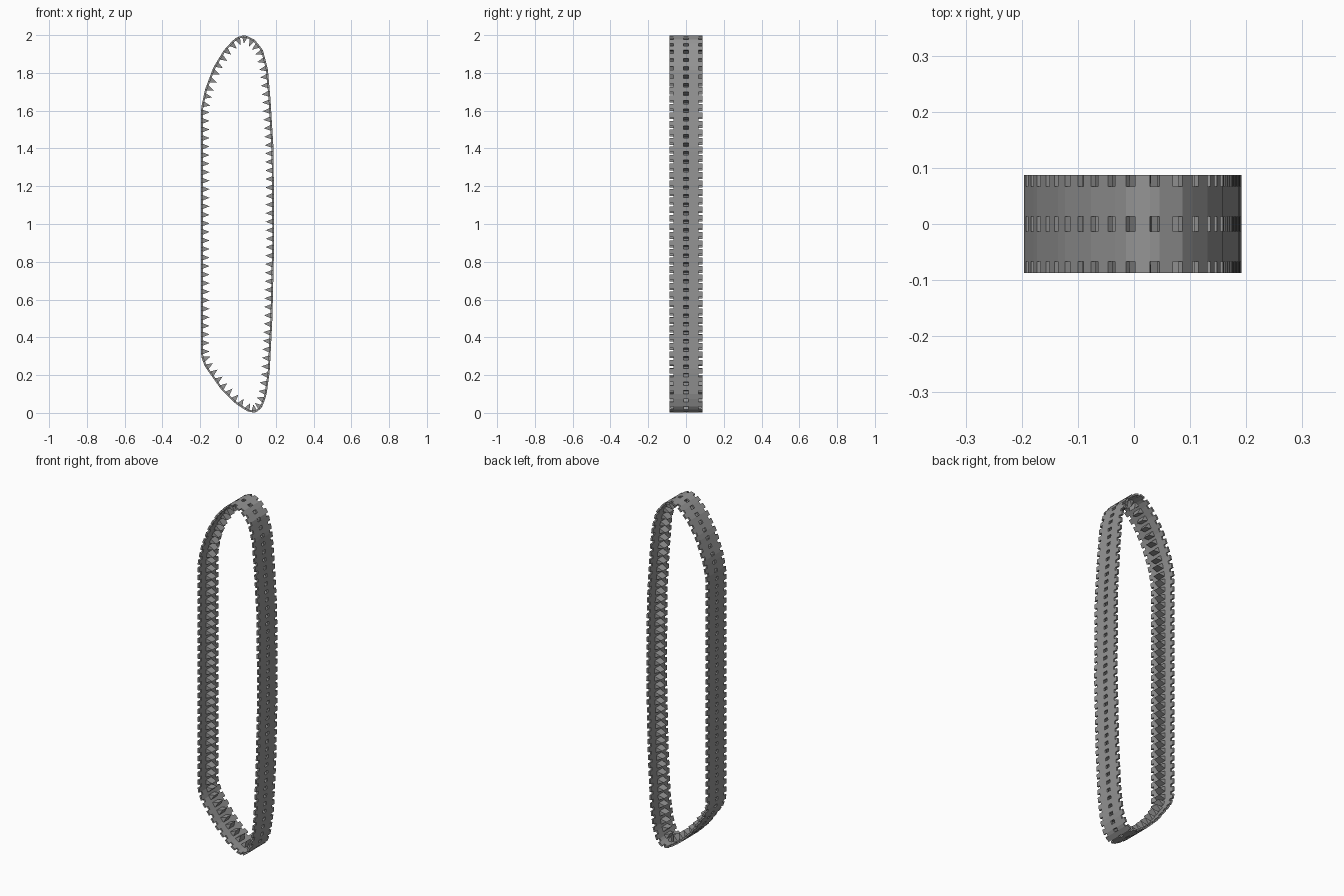
import bpy
import bmesh
from mathutils import Vector

cube = bpy.data.objects.get("Cube")
if cube:
    bpy.data.objects.remove(cube)

LINKS = 95
GAP = 0.4            # share of each link that is cut open
THICK = 0.01
TOOTH = 0.045        # tooth tip depth below the outer face
ROWS = [-0.087, -0.067, -0.013, 0.013, 0.067, 0.087]

# Outer track outline (x, z), from the top down the -x side and back up
OUTLINE = [Vector(p) for p in [
    (0.037, 2.0), (0.01, 1.995), (-0.02, 1.98), (-0.075, 1.92), (-0.13, 1.83),
    (-0.175, 1.71), (-0.196, 1.61), (-0.196, 0.3), (-0.175, 0.245),
    (-0.09, 0.125), (-0.015, 0.05), (0.05, 0.008), (0.09, 0.0), (0.125, 0.025),
    (0.15, 0.09), (0.168, 0.22), (0.182, 0.5), (0.192, 0.92), (0.188, 1.4),
    (0.172, 1.66), (0.158, 1.82), (0.132, 1.92), (0.09, 1.975)]]
SPANS = list(zip(OUTLINE, OUTLINE[1:] + OUTLINE[:1]))
LENGTH = sum((b - a).length for a, b in SPANS)


def on_path(link):
    """Point on the closed outline at a position counted in links."""
    s = (link / LINKS % 1.0) * LENGTH
    for a, b in SPANS:
        d = (b - a).length
        if s <= d:
            return a.lerp(b, s / d)
        s -= d
    return OUTLINE[0].copy()


def place(p, y):
    return Vector((p.x, y, p.y))


def add_object(name, bm, mat):
    mesh = bpy.data.meshes.new(name)
    bm.to_mesh(mesh)
    bm.free()
    mesh.materials.append(mat)
    obj = bpy.data.objects.new(name, mesh)
    bpy.context.collection.objects.link(obj)
    return obj


steel = bpy.data.materials.new("track_grey")
steel.use_nodes = True
steel.diffuse_color = (0.3, 0.3, 0.3, 1)
steel.node_tree.nodes["Principled BSDF"].inputs["Base Color"].default_value = (0.3, 0.3, 0.3, 1)

# Belt: strip with a centre hole and two edge notches per link
bm = bmesh.new()
rings = []
for i in range(LINKS):
    for offset in (-GAP / 2, GAP / 2):
        p = on_path(i + offset)
        rings.append([bm.verts.new(place(p, y)) for y in ROWS])
for k, ring in enumerate(rings):
    following = rings[(k + 1) % len(rings)]
    for j in range(len(ROWS) - 1):
        if k % 2 == 0 and j % 2 == 0:
            continue
        bm.faces.new((ring[j], ring[j + 1], following[j + 1], following[j]))
bmesh.ops.delete(bm, geom=[v for v in bm.verts if not v.link_faces], context='VERTS')
belt = add_object("track_belt", bm, steel)
solid = belt.modifiers.new("thickness", 'SOLIDIFY')
solid.thickness = THICK
solid.offset = -1

# Guide teeth: hollow wedges behind every centre hole, pointing inward
bm = bmesh.new()
for i in range(LINKS):
    mid = on_path(i)
    along = (on_path(i + 0.3) - on_path(i - 0.3)).normalized()
    inward = Vector((-along.y, along.x))
    base = mid + inward * THICK * 0.8
    tip = mid + inward * TOOTH
    a0, a1, b0, b1 = [bm.verts.new(place(base + along * s * 0.015, y * 0.025))
                      for s in (-1, 1) for y in (-1, 1)]
    t0, t1 = [bm.verts.new(place(tip, y * 0.02)) for y in (-1, 1)]
    for corners in ((a0, t0, t1, a1), (b0, b1, t1, t0), (a0, b0, t0), (a1, t1, b1)):
        bm.faces.new(corners)
add_object("guide_teeth", bm, steel)
